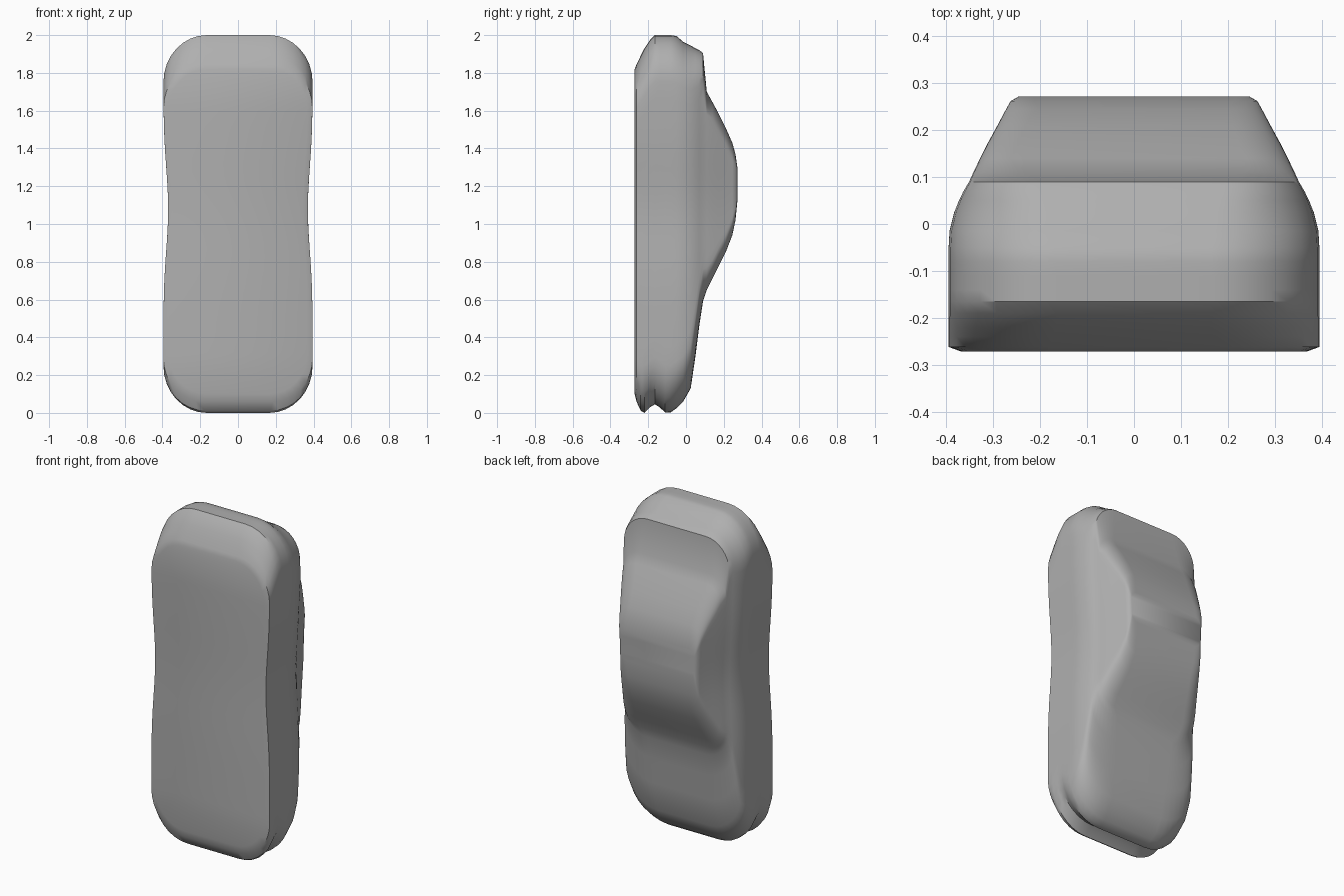
import bpy, bmesh, math

cube = bpy.data.objects.get("Cube")
if cube:
    bpy.data.objects.remove(cube, do_unlink=True)

# One flat grey for the whole shell
grey = bpy.data.materials.new("mid_grey")
grey.use_nodes = True
colour = (0.43, 0.43, 0.43, 1)
grey.diffuse_color = colour
shader = grey.node_tree.nodes["Principled BSDF"]
shader.inputs["Base Color"].default_value = colour
shader.inputs["Roughness"].default_value = 0.8

HALF_WIDTH = 0.395
ARC_STEPS = 9
SIDE_STEPS = 16

# Slices from front to back: y, bottom, top, width factor, corner radius
SLICES = [
    (-0.272, 0.10, 1.82, 0.93, 0.22),
    (-0.262, 0.06, 1.845, 1.0, 0.23),
    (-0.240, 0.012, 1.89, 1.0, 0.24),
    (-0.220, 0.0, 1.93, 1.0, 0.25),
    (-0.190, 0.03, 1.975, 1.0, 0.25),
    (-0.165, 0.045, 2.0, 1.0, 0.25),
    (-0.140, 0.03, 2.0, 1.0, 0.25),
    (-0.110, 0.002, 2.0, 1.0, 0.25),
    (-0.080, 0.003, 2.0, 1.0, 0.25),
    (-0.050, 0.025, 1.995, 1.0, 0.25),
    (-0.015, 0.06, 1.965, 0.995, 0.24),
    (0.025, 0.13, 1.945, 0.97, 0.23),
    (0.050, 0.30, 1.93, 0.945, 0.21),
    (0.070, 0.46, 1.92, 0.92, 0.19),
    (0.090, 0.59, 1.905, 0.89, 0.17),
    (0.110, 0.65, 1.70, 0.87, 0.12),
    (0.140, 0.71, 1.645, 0.835, 0.10),
    (0.170, 0.77, 1.59, 0.80, 0.10),
    (0.210, 0.85, 1.51, 0.75, 0.09),
    (0.245, 0.94, 1.43, 0.71, 0.08),
    (0.262, 1.02, 1.37, 0.69, 0.06),
    (0.272, 1.12, 1.30, 0.65, 0.04),
]


def waist(z):
    """Slight narrowing of the sides around the middle."""
    return 1 - 0.065 * math.exp(-((z - 1.08) / 0.3) ** 2)


def half_outline(bottom, top, width, radius):
    """Right-hand half of a rounded slice, from bottom to top."""
    centre_x = width - radius * 0.92
    pts = []
    for i in range(ARC_STEPS):
        a = math.pi / 2 * i / (ARC_STEPS - 1)
        pts.append((centre_x + radius * 0.92 * math.sin(a),
                    bottom + radius * (1 - math.cos(a))))
    low, high = bottom + radius, top - radius
    for i in range(1, SIDE_STEPS):
        pts.append((width, low + (high - low) * i / SIDE_STEPS))
    for i in range(ARC_STEPS):
        a = math.pi / 2 * i / (ARC_STEPS - 1)
        pts.append((centre_x + radius * 0.92 * math.cos(a),
                    high + radius * math.sin(a)))
    return [(x * waist(z), z) for x, z in pts]


# Body: slices joined from the flat front to the crown of the back bulge
bm = bmesh.new()
rings = []
for y, bottom, top, factor, radius in SLICES:
    half = half_outline(bottom, top, HALF_WIDTH * factor, radius)
    outline = half + [(-x, z) for x, z in reversed(half)]
    rings.append([bm.verts.new((x, y, z)) for x, z in outline])
for a, b in zip(rings, rings[1:]):
    count = len(a)
    for i in range(count):
        j = (i + 1) % count
        bm.faces.new((a[i], a[j], b[j], b[i]))


# Caps: rows of quads between the mirrored halves
def cap(ring):
    n = len(ring)
    for i in range(n // 2 - 1):
        bm.faces.new((ring[i], ring[i + 1], ring[n - 2 - i], ring[n - 1 - i]))


cap(rings[0])
cap(rings[-1])
bmesh.ops.recalc_face_normals(bm, faces=bm.faces[:])

mesh = bpy.data.meshes.new("body_shell")
bm.to_mesh(mesh)
bm.free()
mesh.materials.append(grey)
body = bpy.data.objects.new("body_shell", mesh)
bpy.context.scene.collection.objects.link(body)

# Soft shading that keeps the sharper rims
bpy.ops.object.select_all(action='DESELECT')
body.select_set(True)
bpy.context.view_layer.objects.active = body
bpy.ops.object.shade_smooth_by_angle(angle=math.radians(35))
